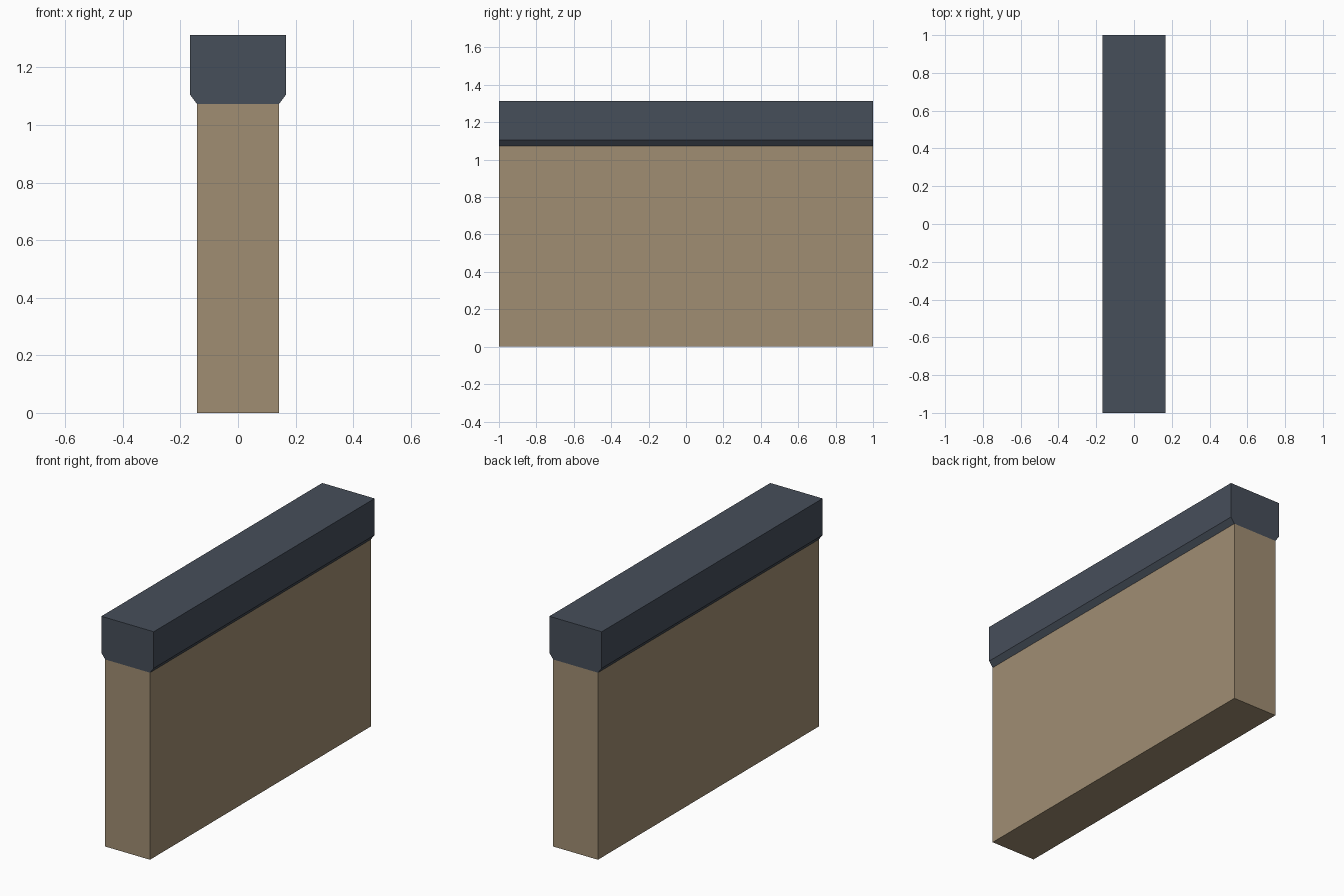
import bpy
import bmesh

if "Cube" in bpy.data.objects:
    bpy.data.objects.remove(bpy.data.objects["Cube"])


def material(name, color):
    m = bpy.data.materials.new(name)
    m.diffuse_color = (*color, 1.0)
    m.use_nodes = True
    m.node_tree.nodes["Principled BSDF"].inputs["Base Color"].default_value = m.diffuse_color
    return m


def extrude_profile(name, profile, y0, y1, mat):
    """Extrude an (x, z) outline along y into a closed solid."""
    bm = bmesh.new()
    face = bm.faces.new([bm.verts.new((x, y0, z)) for x, z in profile])
    ext = bmesh.ops.extrude_face_region(bm, geom=[face], use_keep_orig=True)
    verts = [g for g in ext["geom"] if isinstance(g, bmesh.types.BMVert)]
    bmesh.ops.translate(bm, verts=verts, vec=(0, y1 - y0, 0))
    bmesh.ops.recalc_face_normals(bm, faces=bm.faces)
    mesh = bpy.data.meshes.new(name)
    bm.to_mesh(mesh)
    bm.free()
    mesh.materials.append(mat)
    obj = bpy.data.objects.new(name, mesh)
    bpy.context.collection.objects.link(obj)
    return obj


def mirrored(right_side):
    """Complete a right-half outline with its mirror image."""
    return right_side + [(-x, z) for x, z in reversed(right_side)]


tan = material("tan plaster", (0.352, 0.270, 0.171))
slate = material("dark slate", (0.0615, 0.0762, 0.102))

# Wall body
extrude_profile("wall_body", mirrored([(0.142, 0.0), (0.142, 1.072)]), -1, 1, tan)

# Coping with chamfered lower edges
extrude_profile("wall_coping",
                mirrored([(0.142, 1.072), (0.166, 1.104), (0.166, 1.313)]),
                -1, 1, slate)
